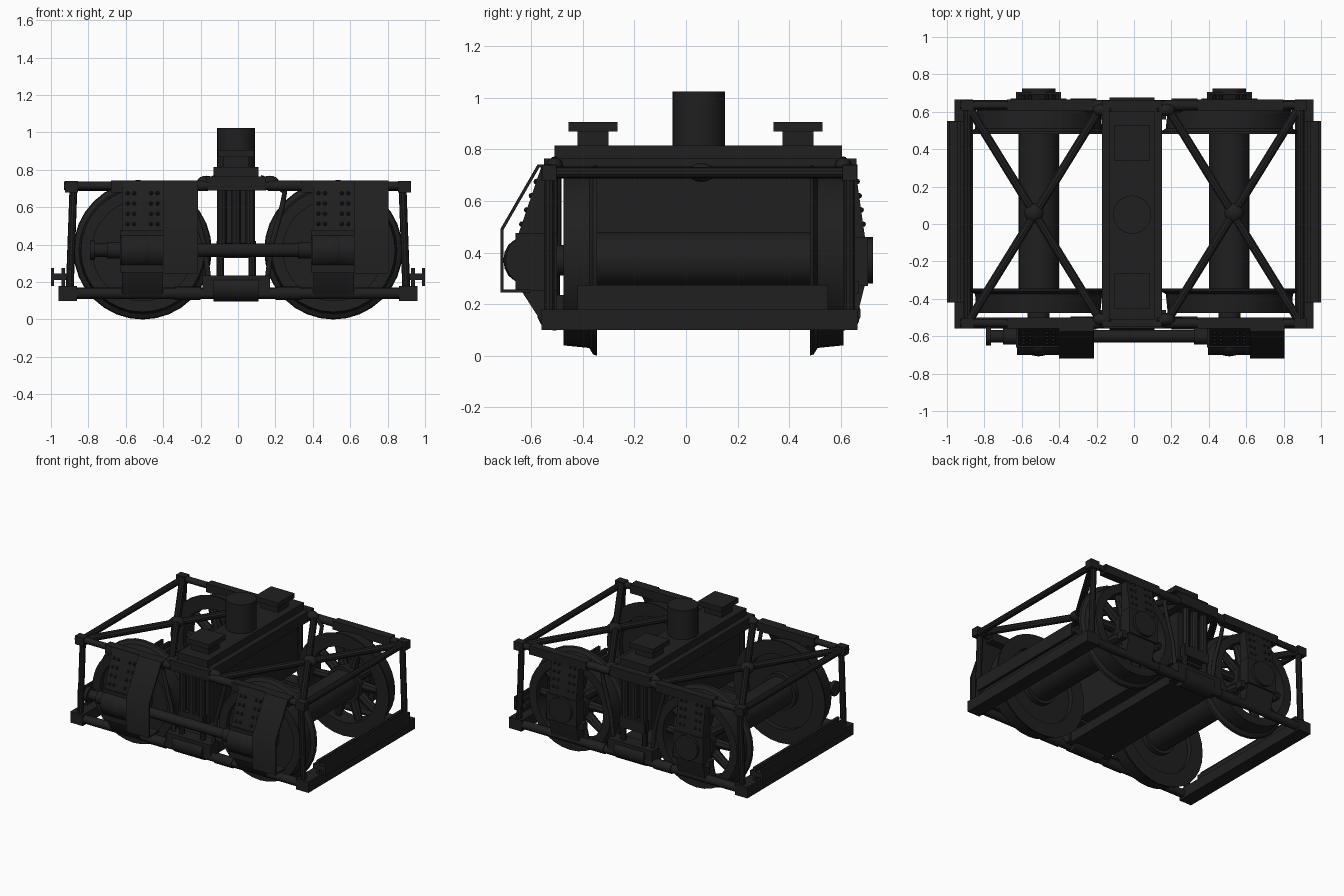
import bpy, bmesh, math
from mathutils import Vector, Matrix

if "Cube" in bpy.data.objects:
    bpy.data.objects.remove(bpy.data.objects["Cube"], do_unlink=True)

black = bpy.data.materials.new("soot_black")
black.use_nodes = True
COL = (0.014, 0.014, 0.014, 1)
black.diffuse_color = COL
black.node_tree.nodes["Principled BSDF"].inputs["Base Color"].default_value = COL

FRONT, BACK = -0.53, 0.635      # side frame planes
MID = 0.05                      # middle of the frame in y
AXLES = (-0.51, 0.51)


def finish(name, bm):
    bmesh.ops.recalc_face_normals(bm, faces=bm.faces)
    mesh = bpy.data.meshes.new(name)
    bm.to_mesh(mesh)
    bm.free()
    mesh.materials.append(black)
    ob = bpy.data.objects.new(name, mesh)
    bpy.context.collection.objects.link(ob)
    bpy.ops.object.select_all(action='DESELECT')
    ob.select_set(True)
    bpy.context.view_layer.objects.active = ob
    bpy.ops.object.shade_smooth_by_angle(angle=math.radians(35))
    return ob


def box(name, x, y, z):
    """Box from three (low, high) ranges."""
    bm = bmesh.new()
    bmesh.ops.create_cube(bm, size=1)
    for v in bm.verts:
        v.co = [sum(r) / 2 + c * (r[1] - r[0]) for r, c in zip((x, y, z), v.co)]
    return finish(name, bm)


def rod(name, a, b, r, sides=14, r2=None):
    """Cylinder or cone between two points."""
    a, b = Vector(a), Vector(b)
    bm = bmesh.new()
    m = Matrix.Translation((a + b) / 2) @ (b - a).to_track_quat('Z', 'Y').to_matrix().to_4x4()
    bmesh.ops.create_cone(bm, cap_ends=True, segments=sides, radius1=r,
                          radius2=r if r2 is None else r2, depth=(b - a).length, matrix=m)
    return finish(name, bm)


def ball(name, at, r, scale=(1, 1, 1), seg=16):
    bm = bmesh.new()
    bmesh.ops.create_uvsphere(bm, u_segments=seg, v_segments=seg // 2, radius=r,
                              matrix=Matrix.Translation(at) @ Matrix.Diagonal((*scale, 1)))
    return finish(name, bm)


def extrude_x(name, pts, x0, x1):
    """Closed (y, z) outline swept along x."""
    bm = bmesh.new()
    face = bm.faces.new([bm.verts.new((x0, y, z)) for y, z in pts])
    res = bmesh.ops.extrude_face_region(bm, geom=[face])
    moved = [g for g in res["geom"] if isinstance(g, bmesh.types.BMVert)]
    bmesh.ops.translate(bm, verts=moved, vec=(x1 - x0, 0, 0))
    return finish(name, bm)


def lathe_y(name, profile, x, y, z, side, sides=32):
    """Closed (radius, offset) outline spun about a y axis; side +1 points to +y."""
    bm = bmesh.new()
    vs = [bm.verts.new((x + r, y + side * o, z)) for r, o in profile]
    es = [bm.edges.new((vs[i], vs[(i + 1) % len(vs)])) for i in range(len(vs))]
    bmesh.ops.spin(bm, geom=vs + es, cent=(x, y, z), axis=(0, 1, 0),
                   angle=math.tau, steps=sides, use_duplicate=False)
    bmesh.ops.remove_doubles(bm, verts=bm.verts, dist=0.0005)
    return finish(name, bm)


def pipe(name, pts, r):
    cu = bpy.data.curves.new(name, 'CURVE')
    cu.dimensions = '3D'
    cu.bevel_depth, cu.bevel_resolution, cu.use_fill_caps = r, 2, True
    sp = cu.splines.new('POLY')
    sp.points.add(len(pts) - 1)
    for p, co in zip(sp.points, pts):
        p.co = (*co, 1)
    cu.materials.append(black)
    ob = bpy.data.objects.new(name, cu)
    bpy.context.collection.objects.link(ob)


# Wheelsets: flanged tyres, solid discs in front, spokes at the back
Z = 0.37
TYRE = [(0.27, 0), (0.37, 0), (0.365, 0.015), (0.34, 0.03), (0.33, 0.13), (0.27, 0.13)]
for x in AXLES:
    rod("axle_tube", (x, -0.36, Z), (x, 0.49, Z), 0.108, 24)
    rod("axle", (x, -0.6, Z), (x, 0.68, Z), 0.06)
    for y, side in ((-0.345, -1), (0.48, 1)):
        lathe_y("wheel_tyre", TYRE, x, y, Z, side)
        rod("wheel_hub", (x, y, Z), (x, y + side * 0.13, Z), 0.13, 24)
    rod("wheel_disc", (x, -0.44, Z), (x, -0.38, Z), 0.29, 32)
    for i in range(10):
        a = math.tau * i / 10
        d = Vector((math.cos(a), 0, math.sin(a)))
        c = Vector((x, 0.545, Z))
        rod("wheel_spoke", c + d * 0.1, c + d * 0.29, 0.036, 8, 0.026)

# Side frames: rails, corner posts, joints
for y in (FRONT, BACK):
    rod("bottom_rail", (-0.92, y, 0.14), (0.92, y, 0.14), 0.03)
    rod("top_rail", (-0.93, y, 0.715), (0.91, y, 0.715), 0.022)
    for s in (-1, 1):
        rod("corner_post", (s * 0.9, y, 0.15), (s * 0.88, y, 0.7), 0.021, 10)
        box("top_corner_joint", (s * 0.89 - 0.035, s * 0.89 + 0.035), (y - 0.028, y + 0.028), (0.68, 0.74))
        rod("top_rail_sleeve", (s * 0.16, y, 0.715), (s * 0.34, y, 0.715), 0.028)
        rod("bottom_rail_sleeve", (s * 0.2, y, 0.14), (s * 0.34, y, 0.14), 0.036)
    for x in AXLES:
        box("pedestal_cap", (x - 0.17, x + 0.29), (y - 0.03, y + 0.03), (0.68, 0.742))

# End beams with I-section buffers, top end rails and cross bracing
for s in (-1, 1):
    def span(a, b):
        return tuple(sorted((s * a, s * b)))
    box("end_beam", span(0.86, 0.96), (-0.56, 0.665), (0.1, 0.18))
    box("buffer_web", span(0.9, 1.0), (-0.42, 0.55), (0.21, 0.245))
    box("buffer_flange", span(0.985, 1.0), (-0.42, 0.55), (0.18, 0.275))
    box("buffer_plate", span(0.925, 0.945), (-0.42, 0.55), (0.17, 0.275))
    rod("top_end_rail", (s * 0.89, FRONT, 0.71), (s * 0.89, BACK, 0.71), 0.022, 10)
    for y0, y1 in ((FRONT, BACK), (BACK, FRONT)):
        rod("cross_brace", (s * 0.89, y0, 0.71), (s * 0.17, y1, 0.71), 0.024, 10)
    ball("brace_hub", (s * 0.535, MID + 0.01, 0.71), 0.052, (1, 1, 0.7))

# Pedestals with rivets and axle boxes
FRONT_PED = [(-0.5, 0.735), (-0.56, 0.735), (-0.65, 0.47), (-0.65, 0.27), (-0.56, 0.13), (-0.5, 0.13)]
BACK_PED = [(0.61, 0.735), (0.66, 0.7), (0.695, 0.45), (0.695, 0.28), (0.66, 0.14), (0.61, 0.14)]
for x in AXLES:
    extrude_x("front_pedestal", FRONT_PED, x - 0.11, x + 0.11)
    extrude_x("back_pedestal", BACK_PED, x - 0.11, x + 0.11)
    for dx in (-0.08, -0.045, 0.045, 0.08):
        for k in range(4):
            z = 0.51 + 0.055 * k
            ball("rivet", (x + dx, -0.56 - 0.09 * (0.735 - z) / 0.265, z), 0.011, seg=8)
            ball("rivet", (x + dx, 0.66 + 0.035 * (0.7 - z) / 0.25, z), 0.011, seg=8)
    # front axle box and motor housing
    box("front_axle_box", (x - 0.12, x + 0.12), (-0.66, -0.5), (0.25, 0.475))
    rod("front_axle_drum", (x - 0.115, -0.6, Z), (x + 0.115, -0.6, Z), 0.1, 20)
    ball("front_axle_dome", (x, -0.64, Z), 0.085, (1, 0.8, 1))
    # back axle box
    box("back_axle_box", (x - 0.12, x + 0.12), (0.62, 0.705), (0.27, 0.46))
    rod("back_axle_cover", (x, 0.69, Z), (x, 0.725, Z), 0.09, 20)
    box("back_axle_foot", (x - 0.15, x + 0.15), (0.62, 0.67), (0.24, 0.29))
    # bent guard strap beside the axle box
    outer = [(-0.54, 0.742), (-0.575, 0.742), (-0.72, 0.49), (-0.72, 0.245), (-0.6, 0.245)]
    inner = [(-0.6, 0.257), (-0.708, 0.257), (-0.708, 0.487), (-0.568, 0.73), (-0.54, 0.73)]
    extrude_x("guard_strap", outer + inner, x + 0.11, x + 0.295)
    rod("shaft_collar", (x - 0.19, -0.6, Z), (x - 0.11, -0.6, Z), 0.045)
rod("drive_shaft", (-0.77, -0.6, Z), (0.6, -0.6, Z), 0.035)
rod("shaft_end_flange", (-0.79, -0.6, Z), (-0.765, -0.6, Z), 0.052)

# Centre bolster, spring plank and hangers
CX = -0.01
box("bolster", (CX - 0.1, CX + 0.1), (-0.46, 0.56), (0.33, 0.78))
box("bolster_top", (CX - 0.12, CX + 0.12), (-0.51, 0.605), (0.73, 0.815))
box("bolster_deck", (-0.17, 0.15), (-0.55, 0.66), (0.69, 0.765))
box("spring_plank", (-0.17, 0.15), (-0.5, 0.6), (0.13, 0.2))
for y, out in ((-0.51, -1), (0.61, 1)):
    for dx in (-0.075, 0, 0.075):
        rod("bolster_rib", (CX + dx, y, 0.4), (CX + dx, y, 0.7), 0.028, 10)
    for dx in (-0.085, 0.085):
        rod("plank_hanger", (CX + dx, y, 0.18), (CX + dx, y, 0.42), 0.021, 10)
    box("bolster_end_plate", (CX - 0.1, CX + 0.1), (y - 0.025, y + 0.025), (0.33, 0.41))
    box("plank_saddle", (-0.19, 0.17), (y - 0.05, y + 0.05), (0.13, 0.235))
    rod("plank_saddle_drum", (-0.13, y, 0.165), (0.11, y, 0.165), 0.068, 14)
    for s in (-1, 1):
        ball("deck_horn", (s * 0.17, y, 0.735), 0.042, (1.2, 0.8, 0.8))
        pipe("brake_hanger", [(s * 0.12, y, 0.76), (s * 0.2, y, 0.725), (s * 0.25, y, 0.68),
                              (s * 0.235, y, 0.6), (s * 0.18, y, 0.4), (s * 0.15, y, 0.16)], 0.014)

# Centre pivot and side bearers
rod("pivot_post", (CX, MID, 0.8), (CX, MID, 1.025), 0.102, 28)
for y in (-0.36, 0.435):
    box("bearer_stem", (CX - 0.07, CX + 0.07), (y - 0.06, y + 0.06), (0.81, 0.88))
    box("bearer_pad", (CX - 0.095, CX + 0.095), (y - 0.095, y + 0.095), (0.87, 0.905))
